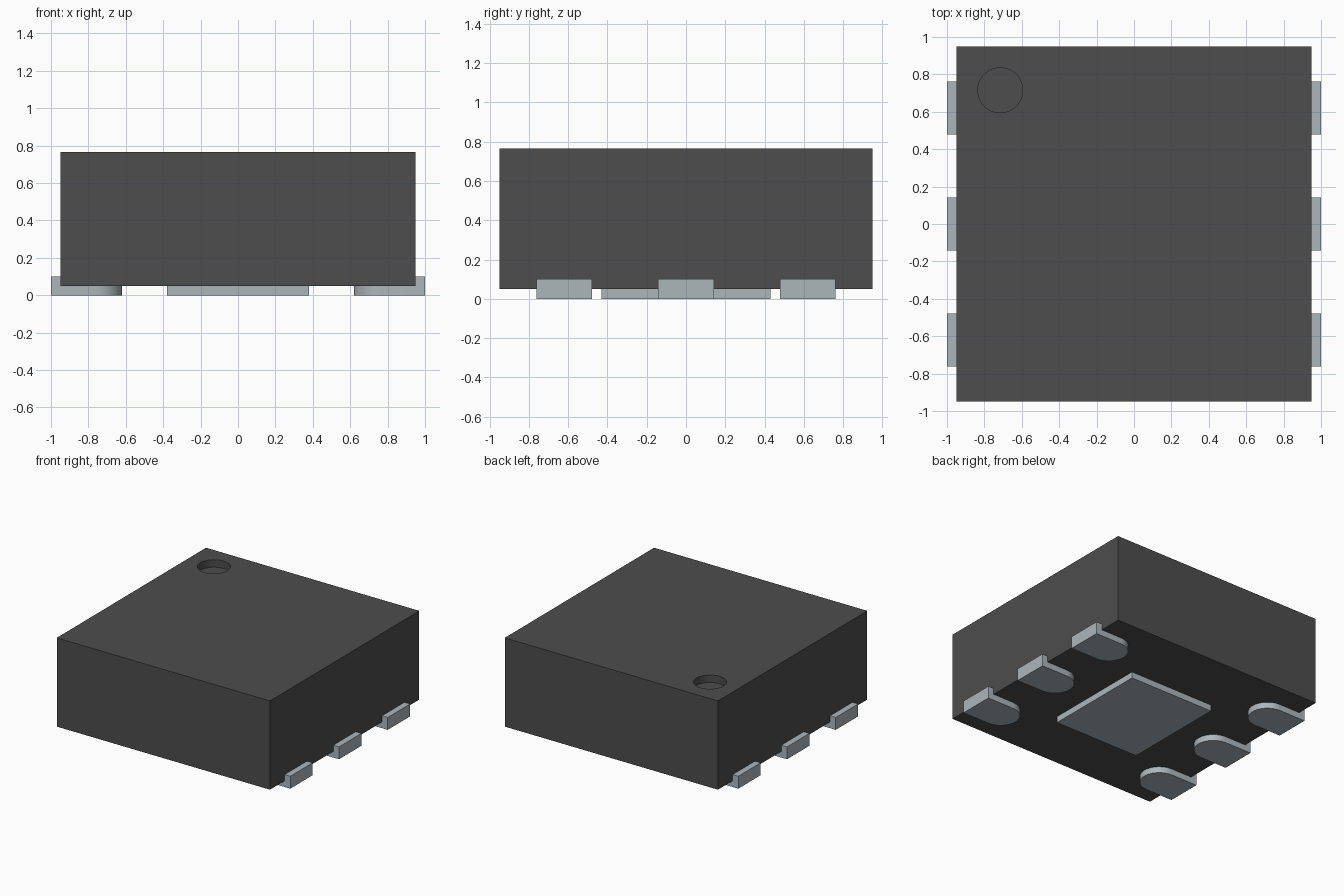
import bpy, bmesh, math

if "Cube" in bpy.data.objects:
    bpy.data.objects.remove(bpy.data.objects["Cube"], do_unlink=True)


def material(name, rgb):
    mat = bpy.data.materials.new(name)
    mat.use_nodes = True
    mat.diffuse_color = (*rgb, 1)
    mat.node_tree.nodes["Principled BSDF"].inputs["Base Color"].default_value = (*rgb, 1)
    return mat


dark = material("dark grey plastic", (0.075, 0.075, 0.075))
metal = material("blue grey metal", (0.42, 0.47, 0.50))


def prism(name, outline, direction, mat):
    """Extrude a flat outline of 3D points along a direction."""
    bm = bmesh.new()
    face = bm.faces.new([bm.verts.new(p) for p in outline])
    ext = bmesh.ops.extrude_face_region(bm, geom=[face])
    moved = [v for v in ext["geom"] if isinstance(v, bmesh.types.BMVert)]
    bmesh.ops.translate(bm, verts=moved, vec=direction)
    bmesh.ops.recalc_face_normals(bm, faces=bm.faces)
    mesh = bpy.data.meshes.new(name)
    bm.to_mesh(mesh)
    bm.free()
    mesh.materials.append(mat)
    obj = bpy.data.objects.new(name, mesh)
    bpy.context.collection.objects.link(obj)
    return obj


def block(name, x0, x1, y0, y1, z0, z1, mat):
    outline = [(x0, y0, z0), (x1, y0, z0), (x1, y1, z0), (x0, y1, z0)]
    return prism(name, outline, (0, 0, z1 - z0), mat)


def smooth(obj):
    bpy.ops.object.select_all(action='DESELECT')
    obj.select_set(True)
    bpy.context.view_layer.objects.active = obj
    bpy.ops.object.shade_smooth_by_angle(angle=math.radians(30))


# Moulded body with a round corner dimple in its top
BOTTOM, TOP, HALF = 0.05, 0.765, 0.95
body = block("body", -HALF, HALF, -HALF, HALF, BOTTOM, TOP, dark)
circle = [(-0.715 + 0.12 * math.cos(a), 0.715 + 0.12 * math.sin(a), TOP - 0.06)
          for a in (math.tau * i / 48 for i in range(48))]
cutter = prism("dimple_cutter", circle, (0, 0, 0.2), dark)
cutter.hide_render = True
cut = body.modifiers.new("dimple", 'BOOLEAN')
cut.operation = 'DIFFERENCE'
cut.solver = 'EXACT'
cut.object = cutter
bpy.context.view_layer.objects.active = body
bpy.ops.object.modifier_apply(modifier=cut.name)
bpy.data.objects.remove(cutter, do_unlink=True)
smooth(body)

# Centre pad underneath
block("centre_pad", -0.38, 0.38, -0.43, 0.43, 0, BOTTOM, metal)

# Three contacts per side: round-ended foot plus an upturned outer lip
R = 0.1425
for side, s in (("left", 1), ("right", -1)):
    for place, y in (("front", -0.62), ("middle", 0), ("back", 0.62)):
        arc = [math.pi / 2 + math.pi * i / 24 for i in range(25)]
        foot = [(s * HALF, y - R, 0), (s * HALF, y + R, 0)]
        foot += [(s * (0.62 + R + R * math.cos(a)), y + R * math.sin(a), 0) for a in arc]
        smooth(prism(f"{side}_{place}_contact_foot", foot, (0, 0, BOTTOM), metal))
        x0, x1 = sorted((s * HALF, s * 1.0))
        block(f"{side}_{place}_contact_lip", x0, x1, y - R, y + R, 0, 0.1, metal)
